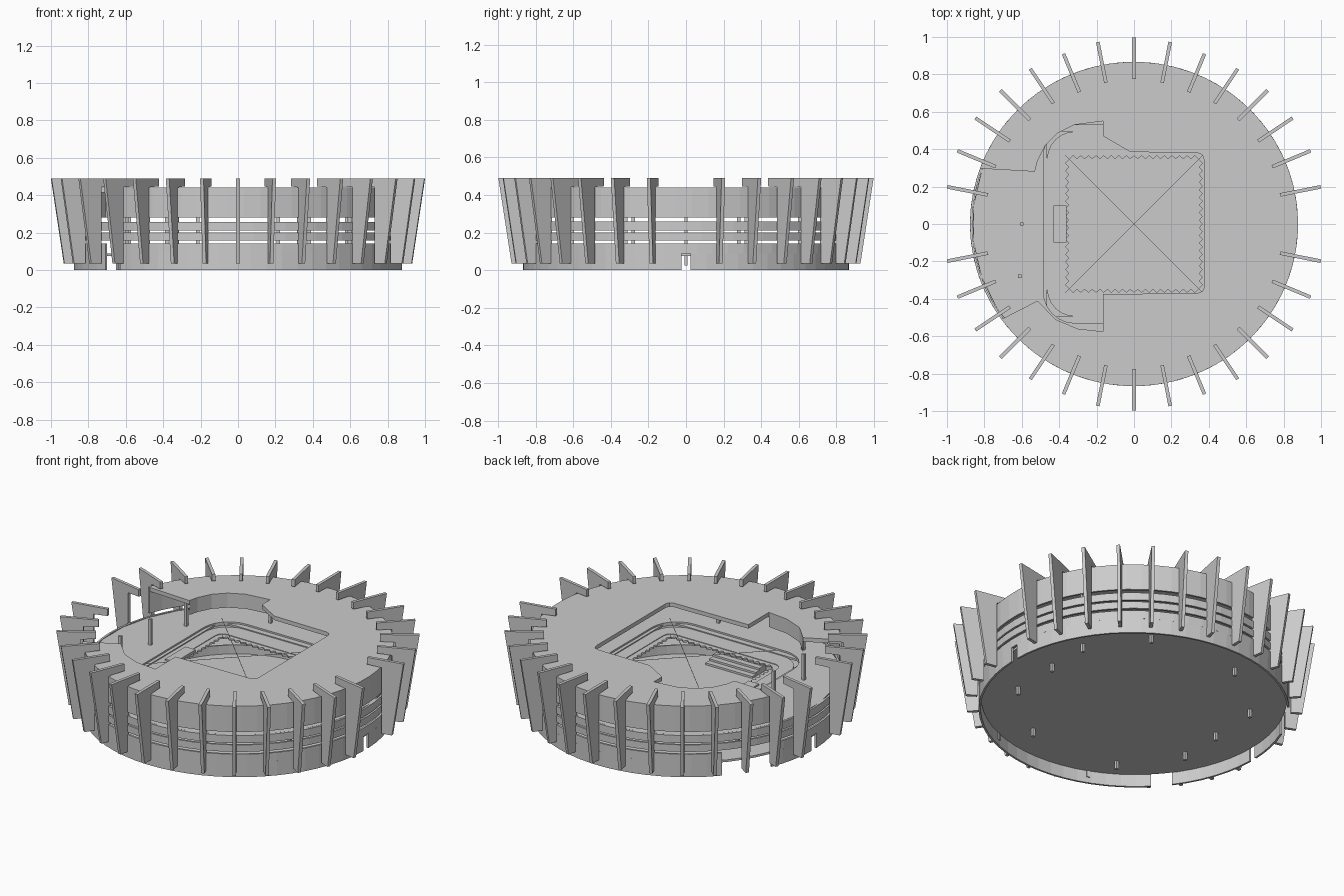
import bpy, bmesh
from math import sin, cos, radians, pi

if "Cube" in bpy.data.objects:
    bpy.data.objects.remove(bpy.data.objects["Cube"])

RX, RY = 0.877, 0.867


def finish(name, bm):
    bmesh.ops.recalc_face_normals(bm, faces=bm.faces)
    me = bpy.data.meshes.new(name)
    bm.to_mesh(me)
    bm.free()
    ob = bpy.data.objects.new(name, me)
    bpy.context.collection.objects.link(ob)
    return ob


def ell(deg, off=0.0):
    a = radians(deg)
    return ((RX + off) * cos(a), (RY + off) * sin(a))


def prism(bm, pts, z0, z1):
    f = bm.faces.new([bm.verts.new((x, y, z0)) for x, y in pts])
    r = bmesh.ops.extrude_face_region(bm, geom=[f])
    vs = [v for v in r["geom"] if isinstance(v, bmesh.types.BMVert)]
    bmesh.ops.translate(bm, vec=(0, 0, z1 - z0), verts=vs)


def arc(bm, a0, a1, z0, z1, thick=0.012, off=0.0):
    n = max(1, round((a1 - a0) / 5.625))
    rows = []
    for i in range(n + 1):
        a = a0 + (a1 - a0) * i / n
        (xo, yo), (xi, yi) = ell(a, off), ell(a, off - thick)
        rows.append([bm.verts.new(c) for c in
                     ((xo, yo, z0), (xo, yo, z1), (xi, yi, z1), (xi, yi, z0))])
    for p, q in zip(rows, rows[1:]):
        for k in range(4):
            bm.faces.new((p[k], p[(k + 1) % 4], q[(k + 1) % 4], q[k]))
    bm.faces.new(rows[0])
    bm.faces.new(rows[-1][::-1])


def box(name, x0, x1, y0, y1, z0, z1):
    bm = bmesh.new()
    prism(bm, [(x0, y0), (x1, y0), (x1, y1), (x0, y1)], z0, z1)
    return finish(name, bm)


def rrect(hx, hy, r, n=6):
    pts = []
    for k, (sx, sy) in enumerate(((1, 1), (-1, 1), (-1, -1), (1, -1))):
        for i in range(n + 1):
            a = pi / 2 * (k + i / n)
            pts.append((sx * (hx - r) + r * cos(a), sy * (hy - r) + r * sin(a)))
    return pts


def loft(bm, loops, close=False):
    rows = [[bm.verts.new(c) for c in lp] for lp in loops]
    pairs = list(zip(rows, rows[1:]))
    if close:
        pairs.append((rows[-1], rows[0]))
    for p, q in pairs:
        n = len(p)
        for i in range(n):
            bm.faces.new((p[i], p[(i + 1) % n], q[(i + 1) % n], q[i]))
    return rows


def ring(name, outer, inner, z0, z1):
    bm = bmesh.new()
    loft(bm, [[(x, y, z) for x, y in pts] for pts, z in
              ((outer, z1), (inner, z1), (inner, z0), (outer, z0))], close=True)
    return finish(name, bm)


# arena floor, raised above the foot of the outer wall
bm = bmesh.new()
prism(bm, [ell(i * 5.625, -0.014) for i in range(64)], 0.075, 0.088)
finish("arena_floor", bm)

# outer wall in bands separated by window slots, with doors and gateways
bm = bmesh.new()
for a0, a1 in ((1.6, 138), (158, 178.4), (181.6, 216), (224, 358.4)):
    arc(bm, a0, a1, 0.0, 0.09)
for a0, a1 in ((-136, 138), (158, 216)):
    arc(bm, a0, a1, 0.09, 0.142)
arc(bm, 0, 360, 0.157, 0.2)
arc(bm, 0, 360, 0.211, 0.258)
arc(bm, -144, 160, 0.28, 0.435)
finish("outer_wall", bm)

# roof slab, cut open on the left
bm = bmesh.new()
outer = [ell(-144 + 304 * i / 54) for i in range(55)]
inner = [(-0.53, 0.28), (-0.515, 0.34), (-0.475, 0.42), (-0.41, 0.485), (-0.32, 0.53),
         (-0.165, 0.55), (-0.165, 0.47), (-0.02, 0.385), (0.34, 0.38), (0.365, 0.37),
         (0.375, 0.34), (0.375, -0.34), (0.365, -0.36), (0.34, -0.37), (-0.165, -0.375),
         (-0.165, -0.575), (-0.3, -0.56), (-0.42, -0.51), (-0.515, -0.41)]
prism(bm, outer + inner, 0.415, 0.44)
finish("roof", bm)

# curved parapets under the cut edge of the roof
for name, pts in (("back_curved_wall", inner[:6]), ("front_curved_wall", inner[15:])):
    bm = bmesh.new()
    lo = [bm.verts.new((x, y, 0.35)) for x, y in pts]
    hi = [bm.verts.new((x, y, 0.415)) for x, y in pts]
    for i in range(len(pts) - 1):
        bm.faces.new((lo[i], lo[i + 1], hi[i + 1], hi[i]))
    finish(name, bm)

# upper concourse deck: ring from the wall to the U-shaped seating edge
rim = [ell(90 * (i // 7) + 90 * (i % 7 + 0.5) / 7, -0.013) for i in range(28)]
ring("concourse_deck", rim, rrect(0.485, 0.53, 0.17), 0.246, 0.256)

# shallow terrace steps inside the concourse
for hx, hy, r, wx, wy, z in ((0.485, 0.53, 0.17, 0.465, 0.495, 0.246),
                             (0.465, 0.495, 0.15, 0.39, 0.385, 0.24)):
    ring("terrace_step", rrect(hx, hy, r), rrect(wx, wy, 0.05), z - 0.012, z)

# flat zigzag edging around the arena opening
per = 36
edge, back = [], []
for k in range(4):
    for i in range(per):
        u = -1 + 2 * i / per
        w = 0.365 if i % 2 == 0 else 0.347
        x, y, bx, by = w, max(-w, 0.365 * u), 0.392, 0.392 * u
        for _ in range(k):
            x, y, bx, by = -y, x, -by, bx
        edge.append((x, y))
        back.append((bx, by))
ring("zigzag_edging", back, edge, 0.226, 0.236)

# round arena wall below the terraces
bm = bmesh.new()
arc(bm, 0, 360, 0.085, 0.142, 0.01, -0.28)
finish("arena_wall", bm)

# grandstand seat blocks on the front side
for i in range(4):
    box("seat_row", -0.16, 0.16, -0.42 - 0.035 * (i + 1), -0.42 - 0.035 * i,
        0.088, 0.1 + 0.012 * i)

# crossing cables over the arena
for s in (1, -1):
    bm = bmesh.new()
    d = 0.001
    prism(bm, [(-0.37 - d, -0.37 * s + d * s), (-0.37 + d, -0.37 * s - d * s),
               (0.37 + d, 0.37 * s - d * s), (0.37 - d, 0.37 * s + d * s)], 0.338, 0.34)
    finish("cable", bm)

# balcony on the left
box("balcony", -0.43, -0.36, -0.1, 0.1, 0.236, 0.25)

# columns, in point-symmetric pairs
for x, y in ((0.6, 0), (0.61, 0.28), (0.58, -0.32), (0.38, 0.605), (0.215, -0.625)):
    for s in (1, -1):
        box("column", s * x - 0.009, s * x + 0.009, s * y - 0.009, s * y + 0.009, 0.025, 0.415)

# radial fins: tapering blade with an arm reaching over the roof
RAD = [1.018, 1.022, 1.02, 1.01, 0.998, 0.985, 0.992, 0.998]
for i in range(32):
    if i % 16 == 0:
        continue
    q = min(i % 16, 16 - i % 16)
    R = RAD[q - 1]
    a = radians(i * 11.25)
    prof = [(R, 0.49), (R - 0.222, 0.49), (R - 0.222, 0.447), (R - 0.135, 0.443),
            (R - 0.135, 0.035), (R - 0.07, 0.035)]
    bm = bmesh.new()
    sides = [[(r * cos(a) - s * sin(a), r * sin(a) + s * cos(a), z) for r, z in prof]
             for s in (-0.0095, 0.0095)]
    for row in loft(bm, sides):
        bm.faces.new(row)
    finish("fin", bm)
